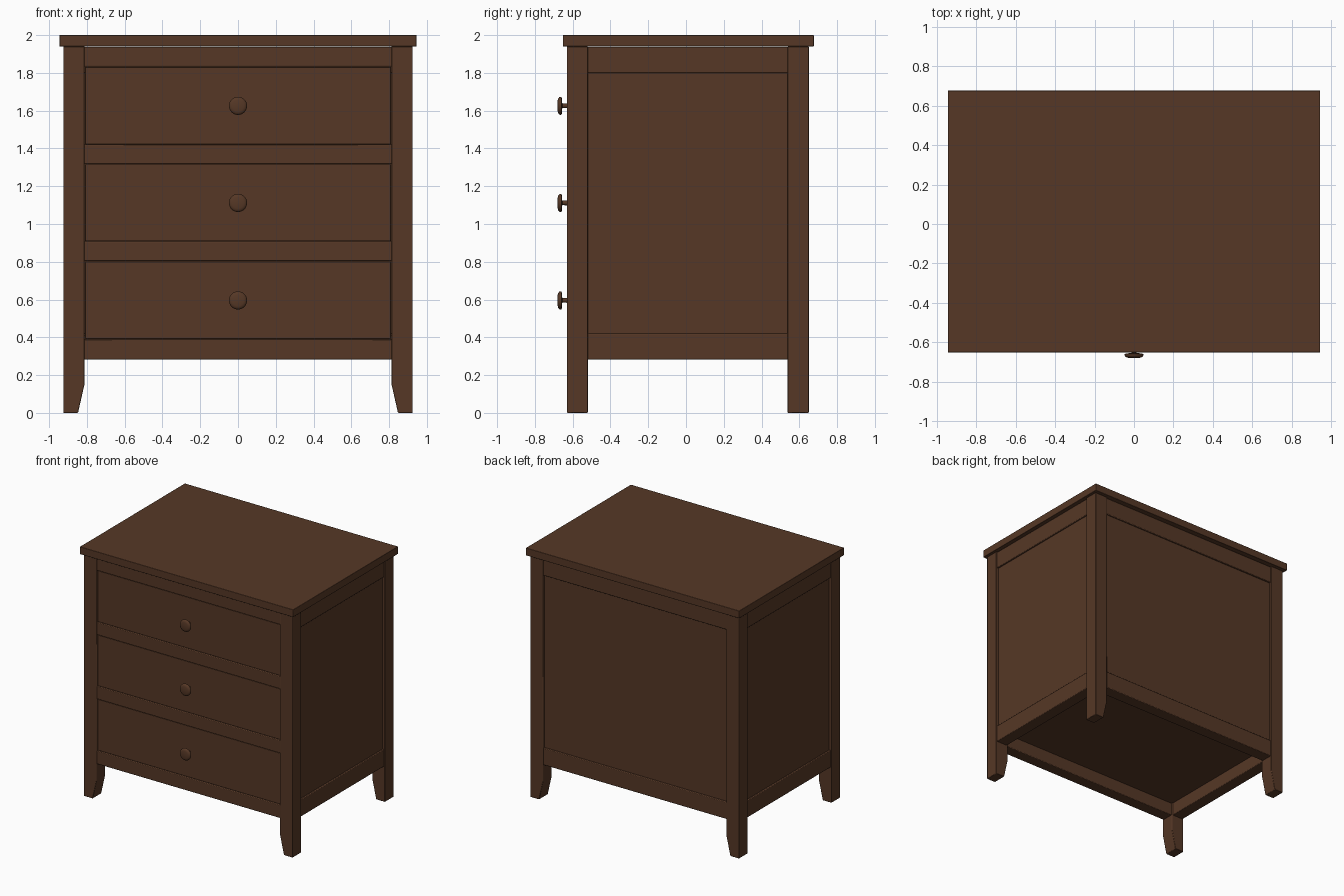
import bpy, bmesh, math

if "Cube" in bpy.data.objects:
    bpy.data.objects.remove(bpy.data.objects["Cube"])

wood = bpy.data.materials.new("dark_brown_wood")
wood.diffuse_color = (0.092, 0.039, 0.019, 1)
wood.use_nodes = True
wood.node_tree.nodes["Principled BSDF"].inputs["Base Color"].default_value = wood.diffuse_color


def finish(name, bm, bevel=0.0):
    bmesh.ops.recalc_face_normals(bm, faces=bm.faces[:])
    me = bpy.data.meshes.new(name)
    bm.to_mesh(me)
    bm.free()
    me.materials.append(wood)
    ob = bpy.data.objects.new(name, me)
    bpy.context.collection.objects.link(ob)
    if bevel:
        m = ob.modifiers.new("bevel", 'BEVEL')
        m.width = bevel
        m.segments = 2
    bpy.ops.object.select_all(action='DESELECT')
    ob.select_set(True)
    bpy.context.view_layer.objects.active = ob
    bpy.ops.object.shade_smooth_by_angle(angle=math.radians(35))
    return ob


def box(name, x, y, z, bevel=0.0):
    bm = bmesh.new()
    bmesh.ops.create_cube(bm, size=1)
    for v in bm.verts:
        v.co = [(r[0] + r[1]) / 2 + c * (r[1] - r[0]) for c, r in zip(v.co, (x, y, z))]
    return finish(name, bm, bevel)


def leg(name, side, y0, y1):
    # front profile with a tapered inner foot, extruded in depth
    prof = [(0.925, 0), (0.847, 0), (0.812, 0.155), (0.812, 1.94), (0.925, 1.94)]
    bm = bmesh.new()
    f = bm.faces.new([bm.verts.new((side * px, y0, pz)) for px, pz in prof])
    ext = bmesh.ops.extrude_face_region(bm, geom=[f])['geom']
    for v in ext:
        if isinstance(v, bmesh.types.BMVert):
            v.co.y = y1
    finish(name, bm, 0.004)


def knob(name, z):
    # lathed knob: stem and rounded disc, (radius, y)
    prof = [(0, -0.60), (0.013, -0.60), (0.012, -0.655), (0.04, -0.657), (0.047, -0.660),
            (0.048, -0.665), (0.046, -0.671), (0.040, -0.676), (0.030, -0.679), (0, -0.680)]
    bm = bmesh.new()
    vs = [bm.verts.new((r, y, z)) for r, y in prof]
    es = [bm.edges.new(p) for p in zip(vs, vs[1:])]
    bmesh.ops.spin(bm, geom=vs + es, cent=(0, 0, z), axis=(0, 1, 0),
                   angle=2 * math.pi, steps=32)
    bmesh.ops.remove_doubles(bm, verts=bm.verts[:], dist=1e-5)
    finish(name, bm)


# Top board
box("top_board", (-0.945, 0.945), (-0.652, 0.677), (1.94, 2.0), 0.003)

# Four legs, side rails and side panels
for s, side in ((-1, "left"), (1, "right")):
    leg("front_leg_" + side, s, -0.63, -0.52)
    leg("back_leg_" + side, s, 0.538, 0.65)
    outer = sorted((s * 0.82, s * 0.918))
    box("side_top_rail_" + side, outer, (-0.54, 0.56), (1.80, 1.937), 0.005)
    box("side_bottom_rail_" + side, outer, (-0.54, 0.56), (0.283, 0.42), 0.005)
    box("side_panel_" + side, sorted((s * 0.84, s * 0.905)), (-0.54, 0.56), (0.40, 1.82))

# Back rails and panel
box("back_top_rail", (-0.83, 0.83), (0.545, 0.643), (1.80, 1.937), 0.005)
box("back_bottom_rail", (-0.83, 0.83), (0.545, 0.643), (0.283, 0.42), 0.005)
box("back_panel", (-0.83, 0.83), (0.565, 0.63), (0.40, 1.82))

# Front rails
for i, (z0, z1) in enumerate(((0.283, 0.39), (0.803, 0.907), (1.318, 1.42), (1.833, 1.937))):
    box("front_rail_%d" % (i + 1), (-0.83, 0.83), (-0.623, -0.528), (z0, z1), 0.005)

# Drawer fronts with knobs
for i, (z0, z1) in enumerate(((0.39, 0.803), (0.907, 1.318), (1.42, 1.833))):
    box("drawer_front_%d" % (i + 1), (-0.81, 0.81), (-0.617, -0.56), (z0 + 0.002, z1 - 0.002), 0.003)
    knob("drawer_knob_%d" % (i + 1), (z0 + z1) / 2 - 0.001)

# Recessed bottom board
box("bottom_board", (-0.85, 0.85), (-0.57, 0.58), (0.387, 0.41))
